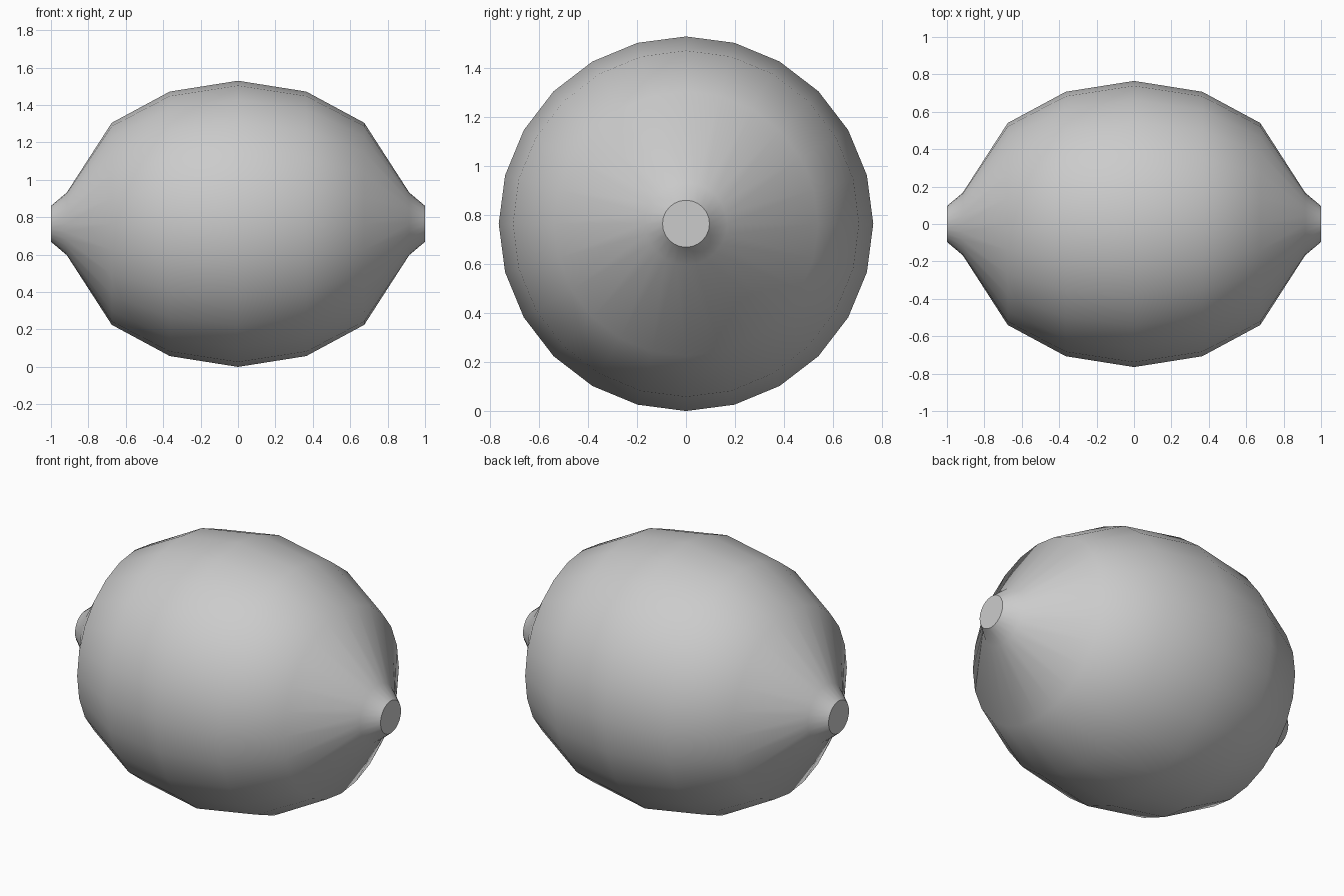
import bpy, bmesh, math

if "Cube" in bpy.data.objects:
    bpy.data.objects.remove(bpy.data.objects["Cube"])

SEG = 24
R = 0.765
# half profile: (distance along x, radius), mirrored to the other side
half = [(0.365, 0.707), (0.675, 0.54), (0.915, 0.168), (1.0, 0.096)]
profile = [(-x, r) for x, r in reversed(half)] + [(0.0, R)] + half

# fruit body lathed around the x axis
bm = bmesh.new()
rings = []
for x, r in profile:
    rings.append([bm.verts.new((x, r * math.sin(2 * math.pi * i / SEG),
                                R + r * math.cos(2 * math.pi * i / SEG)))
                  for i in range(SEG)])
for a, b in zip(rings, rings[1:]):
    for i in range(SEG):
        j = (i + 1) % SEG
        bm.faces.new((a[i], a[j], b[j], b[i]))

# flat tips
bm.faces.new(rings[0])
bm.faces.new(rings[-1])
bmesh.ops.recalc_face_normals(bm, faces=bm.faces)

mesh = bpy.data.meshes.new("lemon_body")
bm.to_mesh(mesh)
bm.free()
body = bpy.data.objects.new("lemon_body", mesh)
bpy.context.collection.objects.link(body)

# smooth skin, sharp tip rims
bpy.context.view_layer.objects.active = body
body.select_set(True)
bpy.ops.object.shade_smooth_by_angle(angle=math.radians(40))
